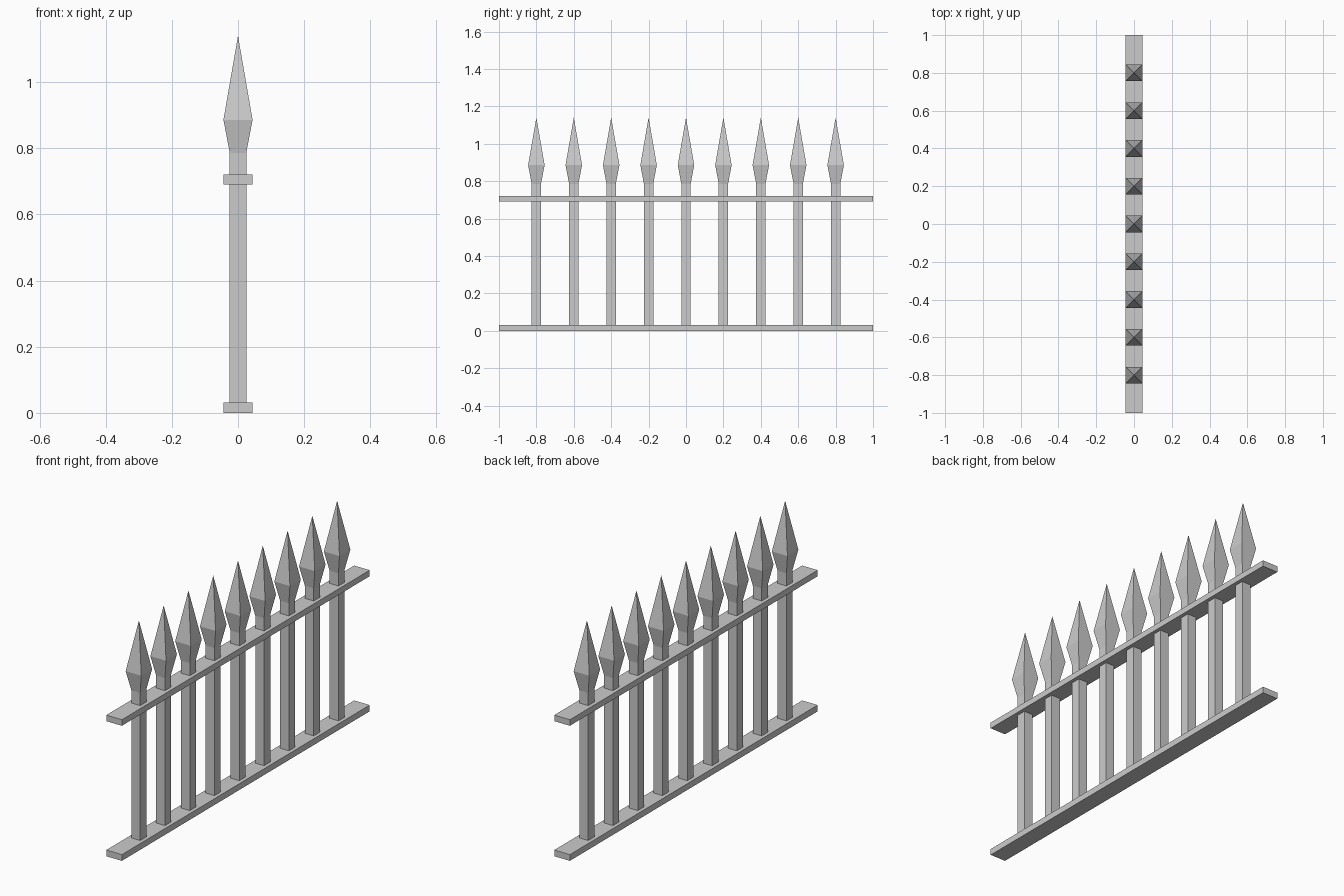
import bpy
import bmesh

cube = bpy.data.objects.get("Cube")
if cube:
    bpy.data.objects.remove(cube)

GREY = (0.6, 0.6, 0.6, 1.0)
iron = bpy.data.materials.new("grey iron")
iron.use_nodes = True
iron.diffuse_color = GREY
iron.node_tree.nodes["Principled BSDF"].inputs["Base Color"].default_value = GREY


def add_object(name, bm):
    bmesh.ops.recalc_face_normals(bm, faces=bm.faces)
    mesh = bpy.data.meshes.new(name)
    bm.to_mesh(mesh)
    bm.free()
    mesh.materials.append(iron)
    obj = bpy.data.objects.new(name, mesh)
    bpy.context.collection.objects.link(obj)


def square_tower(name, y, profile):
    """Stack square sections given as (half width, height); a zero width makes a tip."""
    bm = bmesh.new()
    rings = []
    for half, z in profile:
        corners = [(-1, -1), (1, -1), (1, 1), (-1, 1)] if half else [(0, 0)]
        rings.append([bm.verts.new((cx * half, y + cy * half, z)) for cx, cy in corners])
    bm.faces.new(rings[0])
    for low, high in zip(rings, rings[1:]):
        for i in range(4):
            j = (i + 1) % 4
            upper = [high[j], high[i]] if len(high) == 4 else [high[0]]
            bm.faces.new([low[i], low[j]] + upper)
    if len(rings[-1]) == 4:
        bm.faces.new(rings[-1])
    add_object(name, bm)


def rail(name, bottom, top):
    bm = bmesh.new()
    bmesh.ops.create_cube(bm, size=1)
    bmesh.ops.scale(bm, vec=(0.088, 2.0, top - bottom), verts=bm.verts)
    bmesh.ops.translate(bm, vec=(0, 0, (bottom + top) / 2), verts=bm.verts)
    add_object(name, bm)


# Horizontal rails
rail("bottom_rail", 0.0, 0.032)
rail("top_rail", 0.69, 0.721)

# Square pickets, each with a spear-shaped finial
for n in range(9):
    y = (n - 4) * 0.2
    square_tower(f"picket_{n + 1}", y,
                 [(0.025, 0.02), (0.025, 0.786), (0.044, 0.886), (0, 1.14)])
